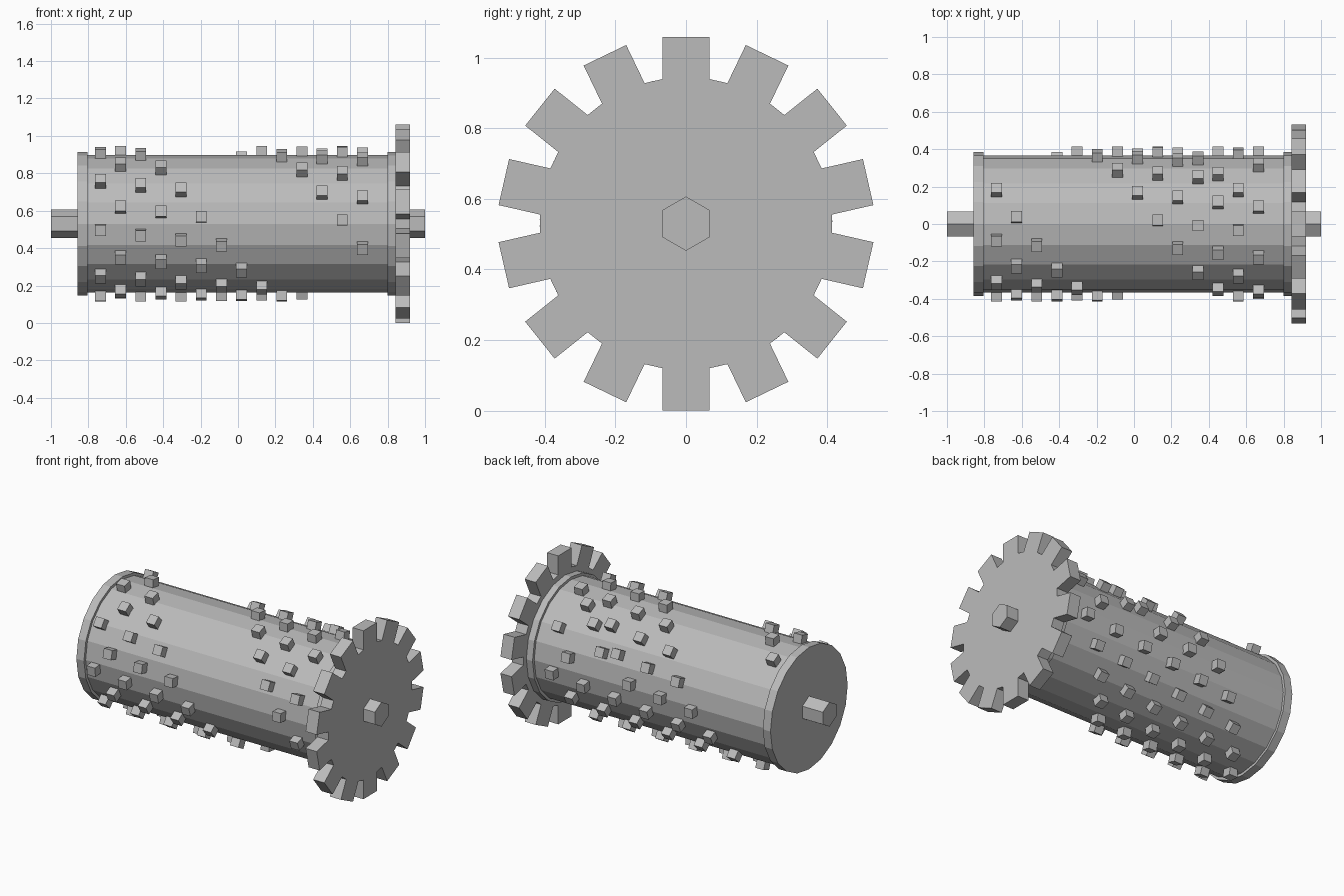
import bpy, bmesh
from math import sin, cos, pi, radians
from mathutils import Matrix, Vector

if "Cube" in bpy.data.objects:
    bpy.data.objects.remove(bpy.data.objects["Cube"], do_unlink=True)

AXIS_Z = 0.53

steel = bpy.data.materials.new("grey_steel")
steel.use_nodes = True
grey = (0.5, 0.5, 0.5, 1)
steel.diffuse_color = grey
steel.node_tree.nodes["Principled BSDF"].inputs["Base Color"].default_value = grey


def finish(name, bm):
    bmesh.ops.recalc_face_normals(bm, faces=bm.faces)
    mesh = bpy.data.meshes.new(name)
    bm.to_mesh(mesh)
    bm.free()
    mesh.materials.append(steel)
    obj = bpy.data.objects.new(name, mesh)
    obj.location.z = AXIS_Z
    bpy.context.collection.objects.link(obj)


def ring(radius, sides):
    """Regular polygon in (y, z), with a corner straight up."""
    return [(radius * sin(2 * pi * i / sides), radius * cos(2 * pi * i / sides))
            for i in range(sides)]


def prism(name, outline, x0, x1):
    """Extrude a (y, z) outline along the x axis."""
    bm = bmesh.new()
    face = bm.faces.new([bm.verts.new((x0, y, z)) for y, z in outline])
    ext = bmesh.ops.extrude_face_region(bm, geom=[face], use_keep_orig=True)
    moved = [v for v in ext["geom"] if isinstance(v, bmesh.types.BMVert)]
    bmesh.ops.translate(bm, verts=moved, vec=(x1 - x0, 0, 0))
    finish(name, bm)


# Drum, end rims and hexagonal shaft
prism("drum", ring(0.367, 20), -0.83, 0.83)
prism("right_rim", ring(0.384, 20), -0.857, -0.804)
prism("left_rim", ring(0.384, 20), 0.80, 0.843)
prism("shaft", ring(0.077, 6), -1, 1)

# Gear wheel with straight-sided teeth
TEETH, HALF_TOOTH, ROOT, TIP = 14, 0.067, 0.41, 0.53
gear = []
for t in range(TEETH):
    turn = Matrix.Rotation(-2 * pi * t / TEETH, 2)
    for y, z in ((-HALF_TOOTH, ROOT), (-HALF_TOOTH, TIP),
                 (HALF_TOOTH, TIP), (HALF_TOOTH, ROOT)):
        gear.append(tuple(turn @ Vector((y, z))))
prism("gear_wheel", gear, 0.843, 0.92)

# Pins in six helical rows around the drum
COLUMNS, ROWS, PIN = 14, 6, 0.058
nudge = {(10, 2): -16, (11, 2): -15, (12, 2): -8}
bm = bmesh.new()
for col in range(COLUMNS):
    for row in range(ROWS):
        angle = 118 - 22.5 * col - 41 * row + nudge.get((col, row), 0)
        place = (Matrix.Translation((-0.735 + 0.1077 * col, 0, 0))
                 @ Matrix.Rotation(radians(90 - angle), 4, "X")
                 @ Matrix.Translation((0, 0, 0.414 - PIN / 2)))
        bmesh.ops.create_cube(bm, size=PIN, matrix=place)
finish("pins", bm)
